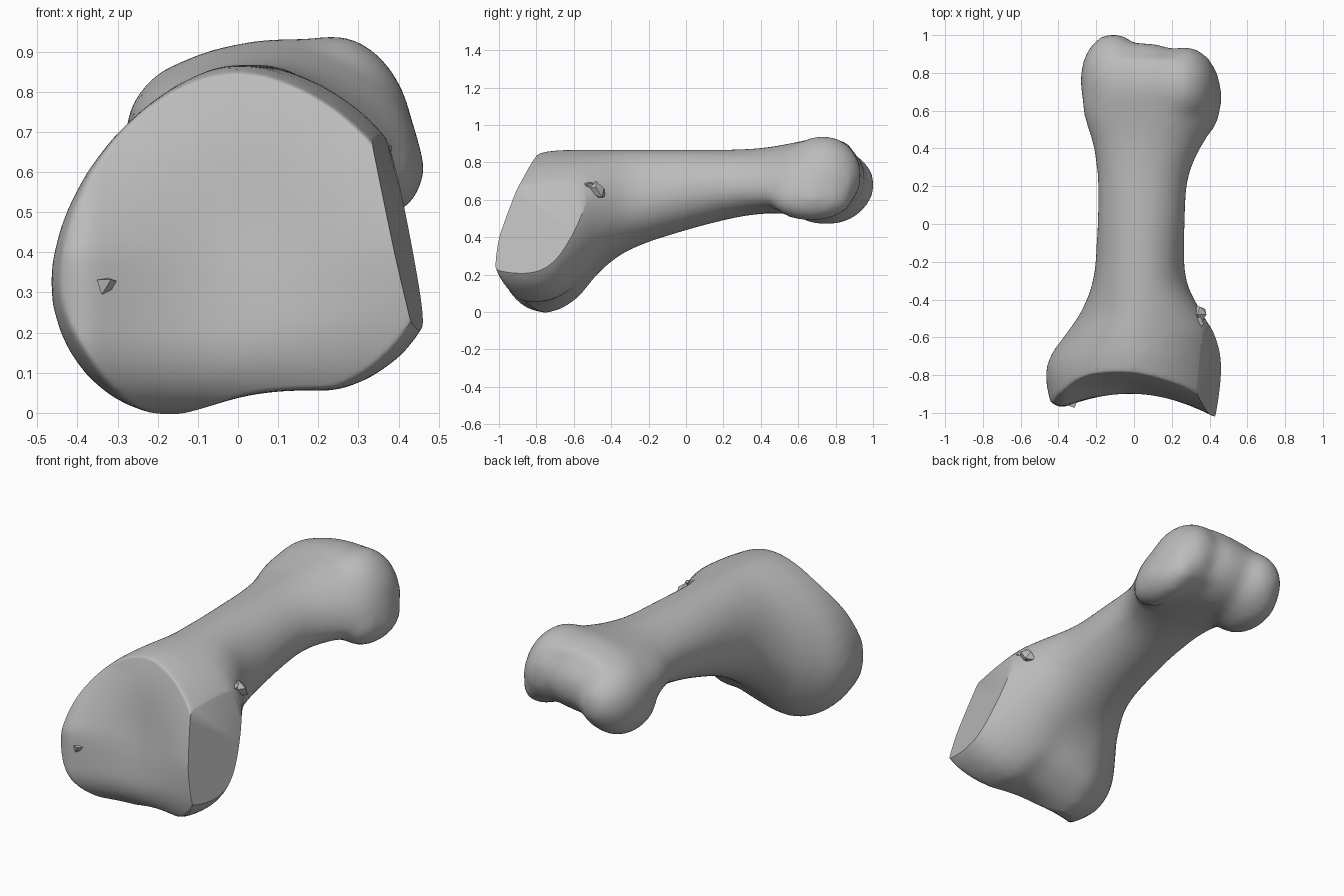
import bpy, bmesh, math, random
from mathutils import Matrix, Vector

if "Cube" in bpy.data.objects:
    bpy.data.objects.remove(bpy.data.objects["Cube"])

random.seed(4)

bone_grey = bpy.data.materials.new("bone grey")
bone_grey.use_nodes = True
GREY = (0.5, 0.5, 0.5, 1)
bone_grey.diffuse_color = GREY
bone_grey.node_tree.nodes["Principled BSDF"].inputs["Base Color"].default_value = GREY

# Cross-sections: y, right side (x, z), left side (x, z), top (x, z), bottom (x, z)
SECTIONS = [
    (-1.08, -.41, .33, .46, .36, 0, .74, -.12, .08),
    (-.93, -.45, .33, .49, .36, 0, .82, -.14, .01),
    (-.80, -.47, .33, .50, .37, 0, .85, -.15, -.01),
    (-.70, -.445, .34, .485, .42, 0, .867, -.16, 0),
    (-.58, -.36, .38, .43, .54, 0, .87, -.14, .07),
    (-.46, -.28, .44, .355, .58, .02, .87, -.1, .21),
    (-.28, -.215, .56, .275, .58, .03, .87, 0, .34),
    (0, -.195, .64, .27, .64, .04, .87, .04, .435),
    (.25, -.195, .68, .29, .66, .05, .87, .05, .50),
    (.42, -.22, .70, .365, .64, .08, .88, .09, .525),
    (.57, -.265, .71, .445, .62, .12, .905, .1, .525),
    (.74, -.28, .71, .45, .63, .14, .935, .1, .53),
    (.88, -.26, .72, .40, .68, .12, .90, .1, .58),
]
SIDES = 32


def clamp(t):
    return min(1, max(0, t))


def catmull(a, b, c, d, t):
    """Smooth in-between of two neighbouring sections."""
    return [q + .5 * t * (r - p + t * (2*p - 5*q + 4*r - s + t * (3*(q - r) + s - p)))
            for p, q, r, s in zip(a, b, c, d)]


def section_points(s):
    y, xl, zl, xr, zr, xt, zt, xb, zb = s
    points = []
    # the wide end has an arched top and a hollow underside, both fading along the shaft
    wide = clamp((-.3 - y) / .35)
    for i in range(SIDES):
        a = 2 * math.pi * i / SIDES
        c, sn = math.cos(a), math.sin(a)
        side_x, side_z = (xr, zr) if c > 0 else (xl, zl)
        end_x, end_z = (xt, zt) if sn > 0 else (xb, zb)
        power = 1
        if sn > 0:
            power += .14 * wide
        elif c > 0:
            power -= .15 * wide
        x = end_x + (side_x - end_x) * abs(c) ** power
        z = side_z + (end_z - side_z) * abs(sn) ** power
        if sn < 0:
            z += .06 * wide * math.exp(-((x - .07) / .11) ** 2)
        points.append(Vector((x, y, z)))
    return points


def loft(bm):
    rows = []
    last = len(SECTIONS) - 1
    for i in range(last):
        quad = [SECTIONS[min(max(i + k, 0), last)] for k in (-1, 0, 1, 2)]
        for step in range(4):
            rows.append(catmull(*quad, step / 4))
    rows.append(SECTIONS[-1])
    rings = [[bm.verts.new(p) for p in section_points(r)] for r in rows]
    for a, b in zip(rings, rings[1:]):
        for i in range(SIDES):
            j = (i + 1) % SIDES
            bm.faces.new((a[i], a[j], b[j], b[i]))
    bm.faces.new(rings[0])
    bm.faces.new(rings[-1])


def ellipsoid(bm, centre, radii, tilt=0):
    m = Matrix.Translation(centre) @ Matrix.Rotation(tilt, 4, 'Y') @ Matrix.Diagonal((*radii, 1))
    bmesh.ops.create_uvsphere(bm, u_segments=32, v_segments=20, radius=1, matrix=m)


def finish(name, bm):
    mesh = bpy.data.meshes.new(name)
    bm.to_mesh(mesh)
    bm.free()
    mesh.materials.append(bone_grey)
    obj = bpy.data.objects.new(name, mesh)
    bpy.context.collection.objects.link(obj)
    bpy.ops.object.select_all(action='DESELECT')
    bpy.context.view_layer.objects.active = obj
    obj.select_set(True)
    return obj


# Shaft, wide end and the knuckles of the narrow end
bm = bmesh.new()
loft(bm)
ellipsoid(bm, (-.11, .76, .68), (.175, .25, .20), .15)
ellipsoid(bm, (-.14, .75, .61), (.135, .22, .145))
ellipsoid(bm, (.27, .73, .73), (.16, .21, .22), -.35)
ellipsoid(bm, (.35, .67, .61), (.115, .22, .125))
ellipsoid(bm, (.05, .72, .72), (.3, .24, .2))
bmesh.ops.recalc_face_normals(bm, faces=bm.faces)
bone = finish("bone", bm)

# Fuse the parts into one soft skin
fuse = bone.modifiers.new("fuse", 'REMESH')
fuse.mode = 'VOXEL'
fuse.voxel_size = .022
soften = bone.modifiers.new("soften", 'SMOOTH')
soften.factor = .5
soften.iterations = 18
for modifier in ("fuse", "soften"):
    bpy.ops.object.modifier_apply(modifier=modifier)


# Bowl-shaped joint face on the wide end, rolled over at its lower and right rim
def joint_face(x, z):
    low = clamp(1 - (z - .4) / .35)
    slope = .39 * max(0, z - .3) ** 2 - .09 * low * ((x + .03) / .4) ** 2 - .12 * x * (1 - low)
    bowl = .03 * math.exp(-(x ** 2 + (z - .48) ** 2) / .05)
    edge = .2 + .25 * max(0, x)
    lower = .16 * (1 - math.sqrt(1 - clamp((edge - z) / edge) ** 2))
    return -.905 + slope + bowl + lower + 7 * max(0, -x - .35) ** 2


bm = bmesh.new()
bm.from_mesh(bone.data)
for v in bm.verts:
    v.co.y = max(v.co.y, joint_face(v.co.x, v.co.z))
rim = [v for v in bm.verts if v.co.y < -.7]
for _ in range(3):
    bmesh.ops.smooth_vert(bm, verts=rim, factor=.5, use_axis_x=True, use_axis_y=True, use_axis_z=True)
bmesh.ops.remove_doubles(bm, verts=bm.verts, dist=.002)

# Flat break on the left of the wide end
point, normal = Vector((.34, -.85, .67)), Vector((1, -.12, .25))
wide_end = [f for f in bm.faces if f.calc_center_median().y < -.3]
edges = {e for f in wide_end for e in f.edges}
verts = {v for f in wide_end for v in f.verts}
bmesh.ops.bisect_plane(bm, geom=[*verts, *edges, *wide_end], plane_co=point, plane_no=normal)
outer = [f for f in bm.faces if f.calc_center_median().y < -.3
         and (f.calc_center_median() - point).dot(normal) > 1e-5]
bmesh.ops.delete(bm, geom=outer, context='FACES')
bmesh.ops.holes_fill(bm, edges=[e for e in bm.edges if e.is_boundary], sides=0)
bm.to_mesh(bone.data)
bm.free()
bpy.ops.object.shade_smooth_by_angle(angle=math.radians(40))


# Splintered crumbs beside the break and on the joint face
def splinter(name, centre, size):
    bm = bmesh.new()
    bmesh.ops.create_icosphere(bm, subdivisions=1, radius=size)
    for v in bm.verts:
        v.co = v.co * random.uniform(.4, 1.2) + Vector(centre)
    finish(name, bm)


splinter("joint_face_splinter", (-.33, -.93, .31), .045)
splinter("break_splinter", (.335, -.48, .64), .055)
splinter("break_edge_splinter", (.34, -.53, .67), .04)
